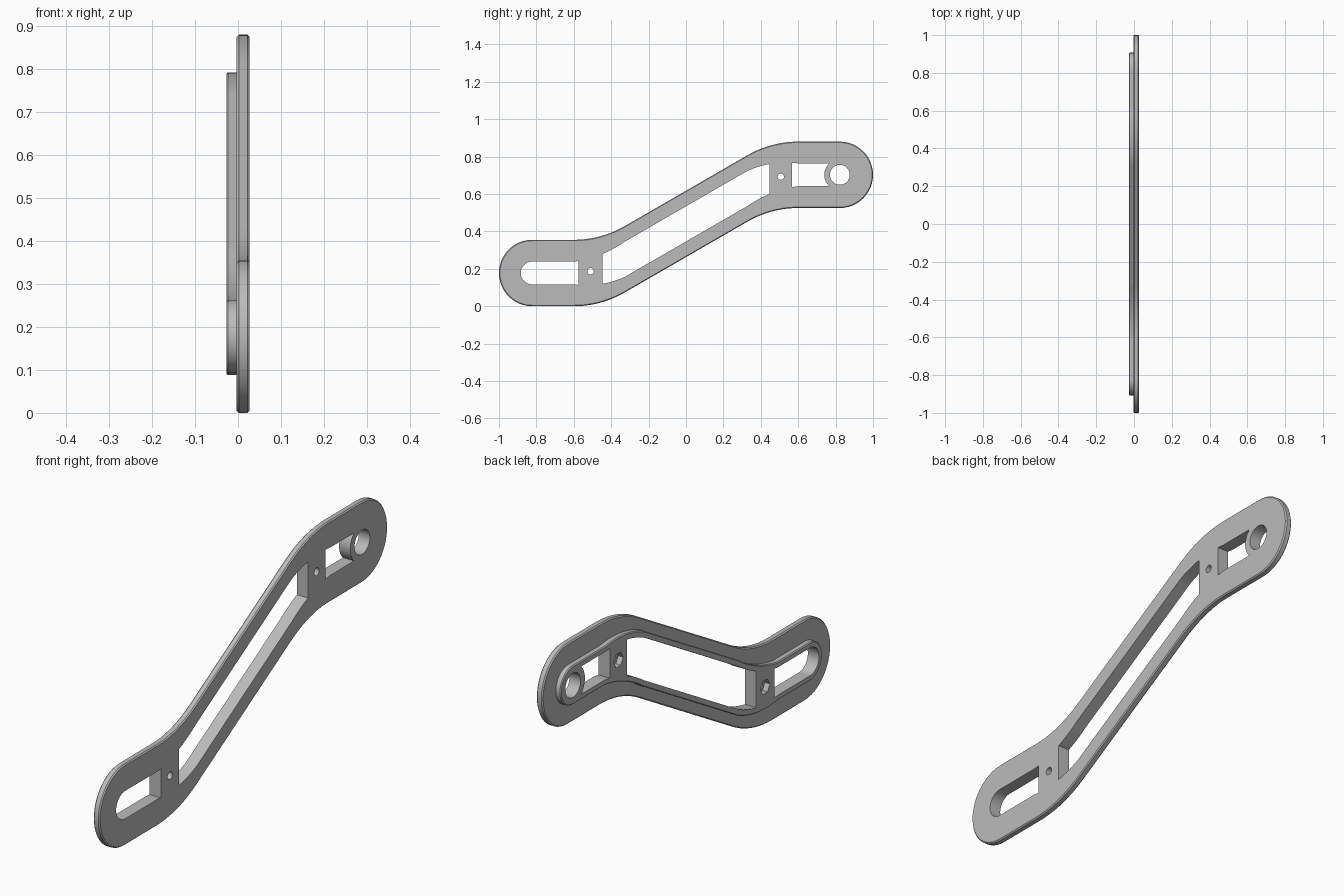
import bpy, bmesh, math

cube = bpy.data.objects.get("Cube")
if cube:
    bpy.data.objects.remove(cube, do_unlink=True)

END = 0.8225            # distance of the end-arc centres from the middle
MID_Z = 0.44
BEND, RUN, RISE = 0.60, 0.27, 0.2625
ANGLE = math.radians(30)
RADIUS = RUN / math.sin(ANGLE)

grey = bpy.data.materials.new("plain grey")
grey.use_nodes = True
colour = (0.5, 0.5, 0.5, 1)
grey.diffuse_color = colour
grey.node_tree.nodes["Principled BSDF"].inputs["Base Color"].default_value = colour


def centre(y):
    """Height of the S-shaped centre line."""
    a = abs(y)
    if a >= BEND:
        h = RISE
    elif a > BEND - RUN:
        d = BEND - a
        h = RISE - RADIUS + math.sqrt(RADIUS ** 2 - d ** 2)
    else:
        h = a * math.tan(ANGLE)
    return MID_Z + math.copysign(h, y)


def widening(y):
    """Zero in the flat ends, one along the sloping middle."""
    return min(1, max(0, (BEND - abs(y)) / RUN))


def opening(y):
    return 0.061 + 0.033 * widening(y)


def stations(y0, y1, n=60):
    return [y0 + (y1 - y0) * i / n for i in range(n + 1)]


def arc(y, z, r, start, stop, n=24):
    return [(y + r * math.cos(math.radians(start + (stop - start) * i / n)),
             z + r * math.sin(math.radians(start + (stop - start) * i / n)))
            for i in range(n + 1)]


def outline(half):
    """Closed loop with round ends and a varying half height."""
    ys = stations(-END, END, 96)
    low = [(y, centre(y) - half(y)) for y in ys]
    top = [(y, centre(y) + half(y)) for y in reversed(ys)]
    right = arc(END, centre(END), half(END), -90, 90)[1:-1]
    left = arc(-END, centre(-END), half(-END), 90, 270)[1:-1]
    return low + right + top + left


def cell(y0, y1):
    """Upper and lower edges of one stretch of the opening."""
    ys = stations(y0, y1)
    return ([(y, centre(y) - opening(y)) for y in ys],
            [(y, centre(y) + opening(y)) for y in reversed(ys)])


def stack(name, layers):
    """Solid from matching loops placed at successive x positions."""
    bm = bmesh.new()
    rings = [[bm.verts.new((x, y, z)) for y, z in loop] for x, loop in layers]
    for a, b in zip(rings, rings[1:]):
        for i in range(len(a)):
            j = (i + 1) % len(a)
            bm.faces.new((a[i], a[j], b[j], b[i]))
    bm.faces.new(rings[0])
    bm.faces.new(rings[-1])
    bmesh.ops.recalc_face_normals(bm, faces=bm.faces)
    mesh = bpy.data.meshes.new(name)
    bm.to_mesh(mesh)
    bm.free()
    mesh.materials.append(grey)
    obj = bpy.data.objects.new(name, mesh)
    bpy.context.collection.objects.link(obj)
    return obj


def combine(target, tool, operation):
    tool.hide_render = True
    mod = target.modifiers.new(operation.title(), "BOOLEAN")
    mod.object, mod.operation, mod.solver = tool, operation, "EXACT"
    bpy.context.view_layer.objects.active = target
    bpy.ops.object.modifier_apply(modifier=mod.name)
    bpy.data.objects.remove(tool, do_unlink=True)


def cut(name, loop, x0=-0.1, x1=0.1):
    combine(bracket, stack(name, [(x0, loop), (x1, loop)]), "DIFFERENCE")


# Flat flange with chamfered rim
def flange(inset):
    return outline(lambda y: 0.1775 - inset)


bracket = stack("bracket_plate", [(-0.003, flange(0.005)), (0.002, flange(0)),
                                  (0.022, flange(0)), (0.027, flange(0.005))])


# Raised wall around the openings
def wall(inset):
    return outline(lambda y: opening(y) + 0.0235 + 0.005 * widening(y) - inset)


ridge = stack("raised_wall", [(0.01, wall(0)), (-0.023, wall(0)), (-0.027, wall(0.004))])
combine(bracket, ridge, "UNION")

# Long middle opening between the two cross bars
low, top = cell(-0.447, 0.447)
cut("middle_opening", low + top)

# Round-ended slot in the lower end
low, top = cell(-END, -0.574)
cut("lower_slot", low + top + arc(-END, centre(-END), opening(-END), 90, 270)[1:-1])

# Window in the upper end, stopping at the round boss
BOSS = 0.083
lean = math.degrees(math.asin(opening(END) / BOSS))
low, top = cell(0.567, END - BOSS * math.cos(math.radians(lean)))
cut("upper_window", low + arc(END, centre(END), BOSS, 180 + lean, 180 - lean)[1:-1] + top)

# Boss bore
cut("boss_bore", arc(END, centre(END), 0.053, 0, 352.5, 47))

# Bolt holes with hexagonal nut pockets in the cross bars
for y in (-0.51, 0.507):
    z = MID_Z + math.copysign(0.253, y)
    cut("bolt_hole", arc(y, z, 0.017, 0, 345, 23))
    cut("nut_pocket", arc(y, z, 0.033, 0, 300, 5), -0.1, -0.003)

bpy.ops.object.select_all(action="DESELECT")
bracket.select_set(True)
bpy.context.view_layer.objects.active = bracket
bpy.ops.object.shade_smooth_by_angle(angle=math.radians(30))
